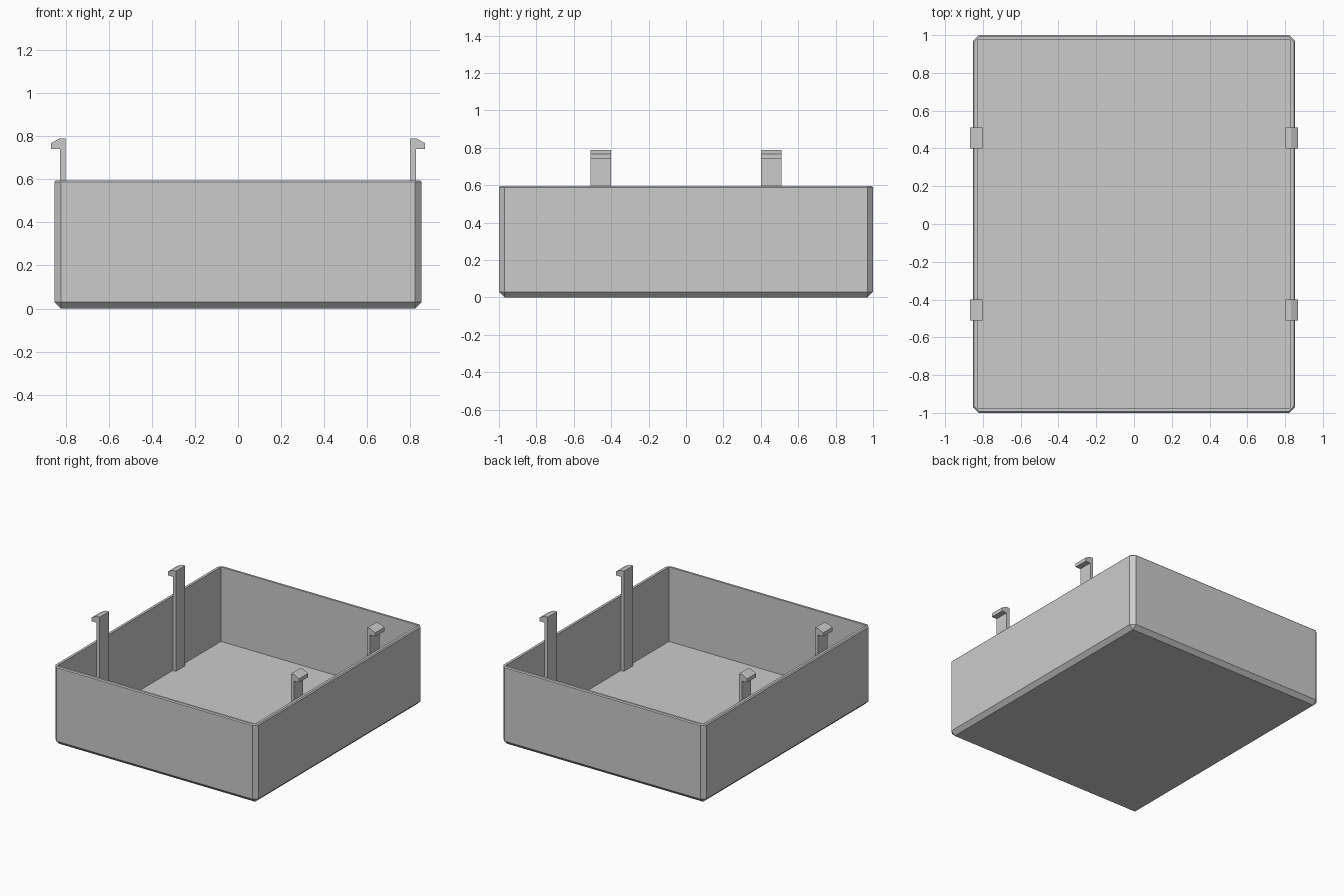
import bpy
import bmesh

cube = bpy.data.objects.get("Cube")
if cube:
    bpy.data.objects.remove(cube, do_unlink=True)

HALF_X, HALF_Y, HEIGHT = 0.853, 1.0, 0.595
WALL, FLOOR, CHAMFER, RIM = 0.026, 0.03, 0.03, 0.007

grey = bpy.data.materials.new("grey plastic")
grey.use_nodes = True
grey.diffuse_color = (0.6, 0.6, 0.6, 1)
grey.node_tree.nodes["Principled BSDF"].inputs["Base Color"].default_value = (0.6, 0.6, 0.6, 1)


def add_object(name, bm):
    bmesh.ops.recalc_face_normals(bm, faces=bm.faces)
    mesh = bpy.data.meshes.new(name)
    bm.to_mesh(mesh)
    bm.free()
    mesh.materials.append(grey)
    obj = bpy.data.objects.new(name, mesh)
    bpy.context.collection.objects.link(obj)
    return obj


def block(half_x, half_y, z0, z1):
    bm = bmesh.new()
    bmesh.ops.create_cube(bm, size=2)
    for v in bm.verts:
        v.co = (v.co.x * half_x, v.co.y * half_y, z1 if v.co.z > 0 else z0)
    return bm


def is_top(edge):
    return all(v.co.z > HEIGHT - 0.001 for v in edge.verts)


def bevel(bm, edges, width):
    bmesh.ops.bevel(bm, geom=edges, offset=width, offset_type='OFFSET',
                    segments=1, affect='EDGES', profile=0.5)


# Tray shell: chamfered corners and base, fine bevel on the outer rim
bm = block(HALF_X, HALF_Y, 0, HEIGHT)
bevel(bm, [e for e in bm.edges if not is_top(e)], CHAMFER)
bevel(bm, [e for e in bm.edges if is_top(e)], RIM)
tray = add_object("tray", bm)

# Sharp-cornered cavity
cavity = add_object("cavity_cutter", block(HALF_X - WALL, HALF_Y - WALL + 0.003, FLOOR, 1))
cavity.hide_render = True
cut = tray.modifiers.new("cavity", 'BOOLEAN')
cut.operation = 'DIFFERENCE'
cut.solver = 'EXACT'
cut.object = cavity
bpy.context.view_layer.objects.active = tray
bpy.ops.object.modifier_apply(modifier=cut.name)
bpy.data.objects.remove(cavity, do_unlink=True)

# Snap clips: hooked profile standing on the floor against each side wall
STEM_IN, STEM_OUT, HOOK = 0.802, HALF_X - WALL, 0.869
PROFILE = [(STEM_IN, FLOOR), (STEM_OUT, FLOOR), (STEM_OUT, 0.74), (HOOK, 0.74),
           (HOOK, 0.768), (0.83, 0.789), (STEM_IN, 0.789)]


def clip(name, side, y_mid, width=0.11):
    bm = bmesh.new()
    face = bm.faces.new([bm.verts.new((side * x, y_mid - width / 2, z)) for x, z in PROFILE])
    grown = bmesh.ops.extrude_face_region(bm, geom=[face])["geom"]
    bmesh.ops.translate(bm, vec=(0, width, 0),
                        verts=[g for g in grown if isinstance(g, bmesh.types.BMVert)])
    return add_object(name, bm)


for side, side_name in ((1, "left"), (-1, "right")):
    for end, end_name in ((-1, "front"), (1, "back")):
        clip(f"{end_name}_{side_name}_clip", side, end * 0.456)
